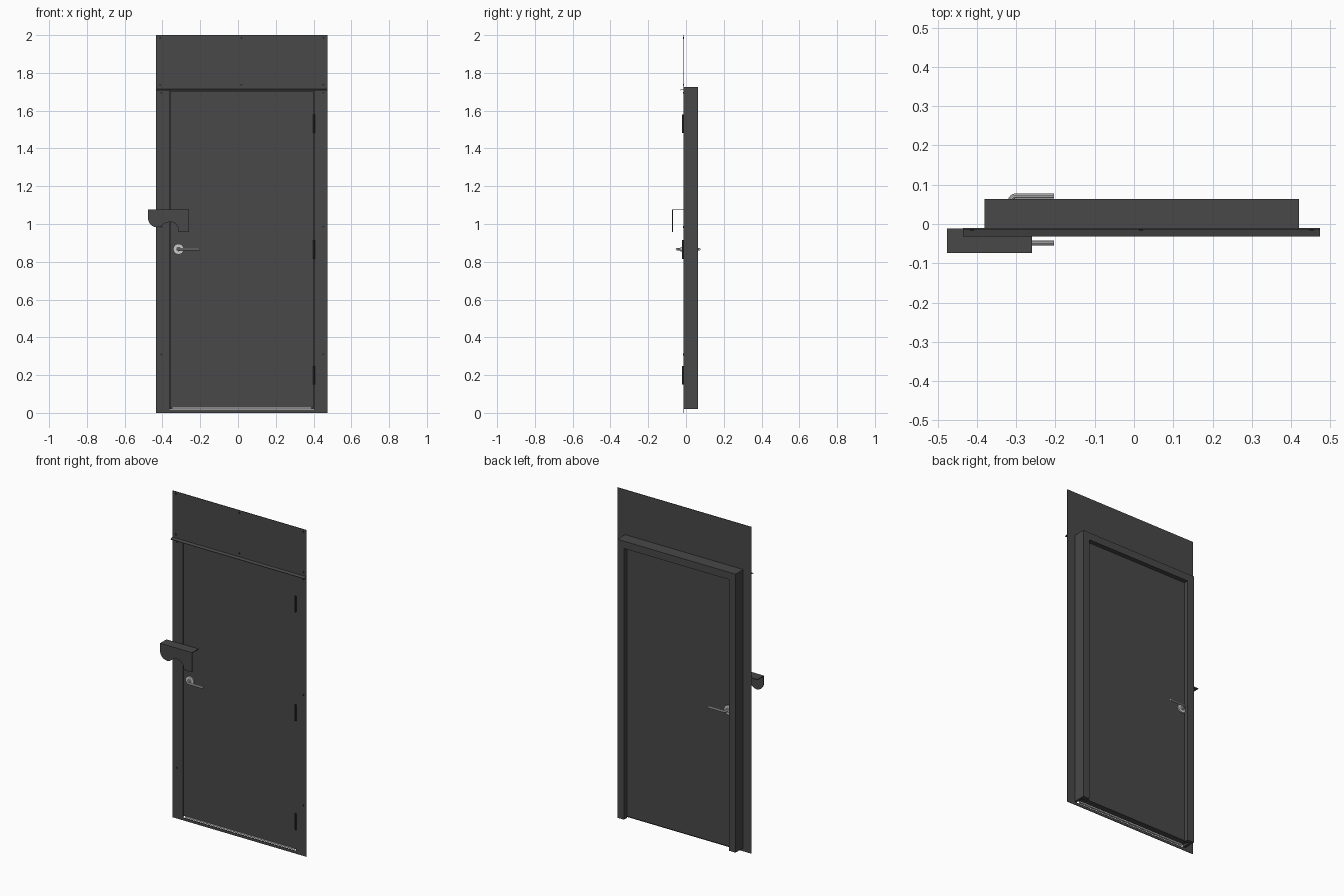
import bpy, bmesh
from math import pi, sin, cos, radians

if "Cube" in bpy.data.objects:
    bpy.data.objects.remove(bpy.data.objects["Cube"])


def material(name, v):
    m = bpy.data.materials.new(name)
    m.diffuse_color = (v, v, v, 1)
    m.use_nodes = True
    m.node_tree.nodes["Principled BSDF"].inputs["Base Color"].default_value = m.diffuse_color
    return m


DARK = material("dark_paint", 0.065)
BLACK = material("dark_metal", 0.02)
LIGHT = material("brushed_metal", 0.6)


def finish(name, bm, mat, smooth=False):
    bmesh.ops.recalc_face_normals(bm, faces=bm.faces)
    me = bpy.data.meshes.new(name)
    bm.to_mesh(me)
    bm.free()
    ob = bpy.data.objects.new(name, me)
    bpy.context.collection.objects.link(ob)
    me.materials.append(mat)
    if smooth:
        shade(ob)
    return ob


def shade(ob):
    bpy.ops.object.select_all(action='DESELECT')
    ob.select_set(True)
    bpy.context.view_layer.objects.active = ob
    bpy.ops.object.shade_smooth_by_angle(angle=radians(35))


def box(name, x0, x1, y0, y1, z0, z1, mat=DARK):
    bm = bmesh.new()
    bmesh.ops.create_cube(bm, size=1)
    for v in bm.verts:
        v.co = (x0 if v.co.x < 0 else x1, y0 if v.co.y < 0 else y1, z0 if v.co.z < 0 else z1)
    return finish(name, bm, mat)


def cylinder(name, x, z, r, y0, y1, mat, n=24):
    # Round disc along the y axis
    return prism(name, [(x + r * cos(2 * pi * i / n), z + r * sin(2 * pi * i / n)) for i in range(n)],
                 y0, y1, mat, n > 8)


def prism(name, pts, y0, y1, mat=DARK, smooth=False):
    # Front (x, z) outline given thickness in y
    bm = bmesh.new()
    a = [bm.verts.new((x, y0, z)) for x, z in pts]
    b = [bm.verts.new((x, y1, z)) for x, z in pts]
    bm.faces.new(a)
    bm.faces.new(b)
    for i in range(len(a)):
        j = (i + 1) % len(a)
        bm.faces.new((a[i], a[j], b[j], b[i]))
    return finish(name, bm, mat, smooth)


# Rebated frame: L profile (inset, y) swept up, across and down with mitred corners
L, R, TOP, BOT = -0.38, 0.42, 1.725, 0.02
profile = [(0, -0.0105), (0, 0.064), (0.045, 0.064), (0.045, 0.036), (0.015, 0.036), (0.015, -0.0105)]
bm = bmesh.new()
rings = []
for x, sx, z, sz in ((L, 1, BOT, 0), (L, 1, TOP, -1), (R, -1, TOP, -1), (R, -1, BOT, 0)):
    rings.append([bm.verts.new((x + sx * d, y, z + sz * d)) for d, y in profile])
for a, b in zip(rings, rings[1:]):
    for i in range(6):
        j = (i + 1) % 6
        bm.faces.new((a[i], a[j], b[j], b[i]))
bm.faces.new(rings[0])
bm.faces.new(rings[-1])
finish("door_frame", bm, DARK)

# Thin face flanges around the door and the panel over it
FY0, FY1 = -0.0135, -0.0105
box("left_flange", -0.435, -0.363, FY0, FY1, 0, 1.71)
box("right_flange", 0.403, 0.473, FY0, FY1, 0, 1.71)
box("bottom_flange", -0.363, 0.403, FY0, FY1, 0, 0.017)
box("top_flange", -0.363, 0.403, FY0, FY1, 1.706, 1.71)
box("overhead_panel", -0.435, 0.473, FY0, FY1, 1.71, 2.0)

# Door leaf and bottom seal
box("door_leaf", -0.36, 0.40, -0.012, 0.035, 0.029, 1.703)
box("bottom_seal", -0.35, 0.39, -0.012, 0.0, 0.02, 0.028, LIGHT)

# Sloped drip lip above the door
lip = box("drip_lip", -0.435, 0.473, -0.032, FY0, 1.712, 1.715)
for v in lip.data.vertices:
    if v.co.y < -0.03:
        v.co.z -= 0.005

# Hinges on the right edge
for i, z in enumerate((0.198, 0.865, 1.53)):
    bm = bmesh.new()
    bmesh.ops.create_cone(bm, cap_ends=True, segments=16, radius1=0.005, radius2=0.005, depth=0.098)
    for v in bm.verts:
        v.co.x += 0.4015
        v.co.y -= 0.0165
        v.co.z += z
    finish(f"hinge_{i}", bm, BLACK, True)

# Screws on flanges and panel
screws = [(x, z) for x in (-0.405, 0.452) for z in (0.31, 0.985, 1.695)]
screws += [(x, z) for x in (-0.412, 0.018, 0.452) for z in (1.737, 1.985)]
for i, (x, z) in enumerate(screws):
    cylinder(f"screw_{i}", x, z, 0.005, -0.0165, -0.013, BLACK, 12)

# Lock guard: shaped front plate with a flat top shelf
arc = [(-0.4285 + 0.0475 * cos(a), 1.03 + 0.0475 * sin(a))
       for a in (pi + i * pi * 0.62 / 10 for i in range(11))]
guard = [(-0.26, 1.075), (-0.476, 1.075)] + arc + [
    (-0.385, 1.005), (-0.365, 1.011), (-0.345, 1.009), (-0.329, 0.999),
    (-0.319, 0.983), (-0.315, 0.957), (-0.26, 0.957)]
prism("guard_plate", guard, -0.074, -0.070)
box("guard_shelf", -0.476, -0.26, -0.074, -0.012, 1.073, 1.077)

# Lever handles, mirrored on both door faces
HX, HZ = -0.315, 0.867
for side, face, s in (("front", -0.012, -1), ("back", 0.035, 1)):
    y0, y1 = sorted((face, face + s * 0.008))
    cylinder(f"{side}_rose", HX, HZ, 0.028, y0, y1, LIGHT, 32)
    y0, y1 = sorted((face, face + s * 0.016))
    cylinder(f"{side}_collar", HX, HZ, 0.012, y0, y1, LIGHT)
    out, r = face + s * 0.036, 0.014
    path = [(HX, face)] + [(HX + r - r * cos(t), out - s * r + s * r * sin(t))
                           for t in (i * pi / 12 for i in range(7))] + [(-0.203, out)]
    cu = bpy.data.curves.new(f"{side}_lever", 'CURVE')
    cu.dimensions = '3D'
    cu.bevel_depth = 0.0065
    cu.bevel_resolution = 3
    cu.use_fill_caps = True
    sp = cu.splines.new('POLY')
    sp.points.add(len(path) - 1)
    for p, (x, y) in zip(sp.points, path):
        p.co = (x, y, HZ, 1)
    cu.materials.append(LIGHT)
    ob = bpy.data.objects.new(f"{side}_lever", cu)
    bpy.context.collection.objects.link(ob)
    bpy.ops.object.select_all(action='DESELECT')
    ob.select_set(True)
    bpy.context.view_layer.objects.active = ob
    bpy.ops.object.convert(target='MESH')
    shade(bpy.context.view_layer.objects.active)
